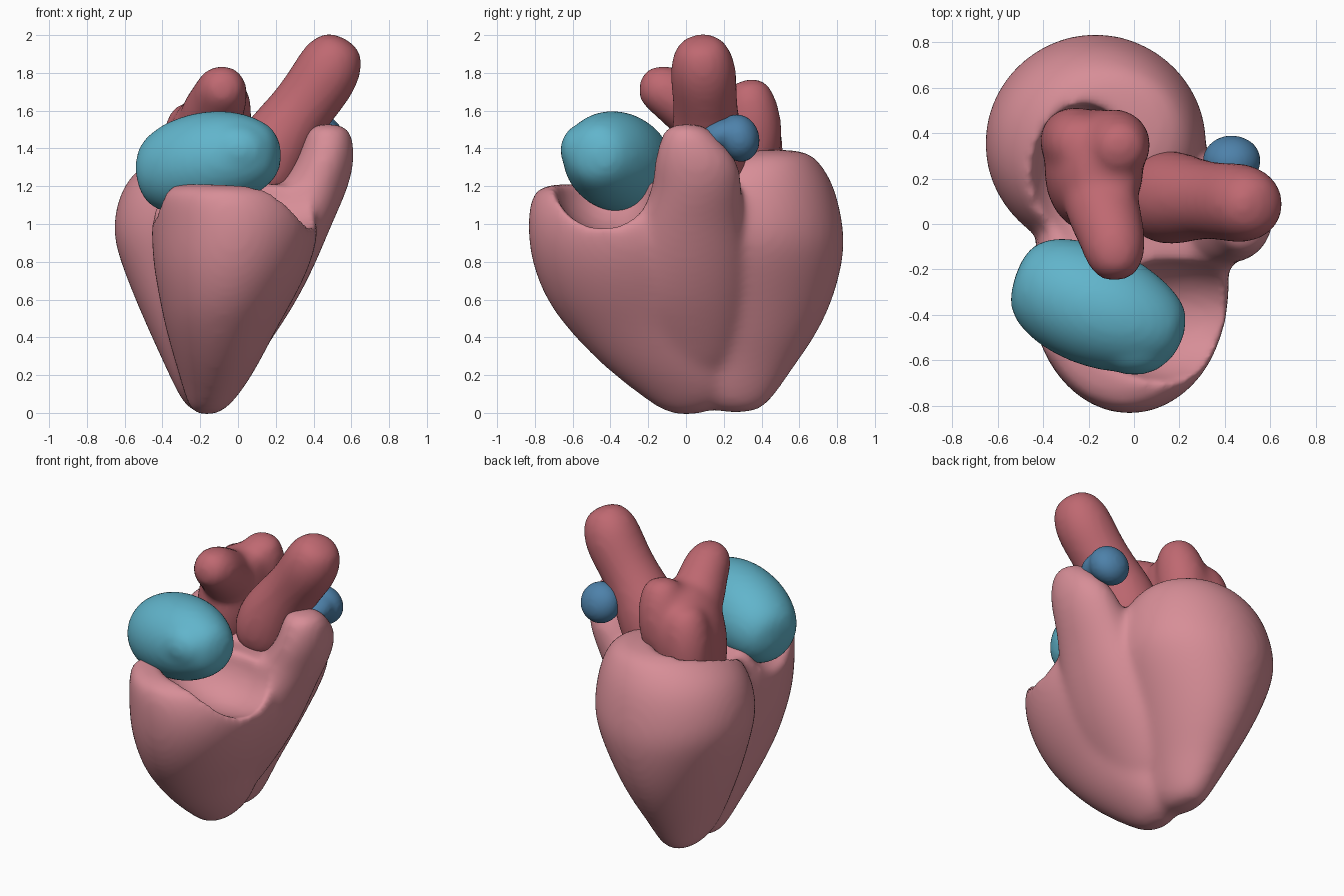
import bpy, bmesh, math
from mathutils import Vector, Euler

cube = bpy.data.objects.get("Cube")
if cube:
    bpy.data.objects.remove(cube)


def material(name, rgb):
    m = bpy.data.materials.new(name)
    m.use_nodes = True
    m.diffuse_color = (*rgb, 1)
    bsdf = m.node_tree.nodes["Principled BSDF"]
    bsdf.inputs["Base Color"].default_value = (*rgb, 1)
    bsdf.inputs["Roughness"].default_value = 0.6
    return m


PINK = material("muscle pink", (0.68, 0.27, 0.31))
RED = material("artery red", (0.52, 0.14, 0.165))
TEAL = material("chamber teal", (0.12, 0.46, 0.60))
BLUE = material("vein blue", (0.075, 0.22, 0.40))
SIDES = 20


def skin(bm, rings):
    """Close a stack of vertex rings into a solid."""
    for a, b in zip(rings, rings[1:]):
        for i in range(SIDES):
            j = (i + 1) % SIDES
            bm.faces.new((a[i], a[j], b[j], b[i]))
    bm.faces.new(rings[0][::-1])
    bm.faces.new(rings[-1])


def lobe(bm, sections):
    """Horizontal ellipses: centre x, y, z and radii."""
    angles = [math.tau * i / SIDES for i in range(SIDES)]
    skin(bm, [[bm.verts.new((x + rx * math.cos(t), y + ry * math.sin(t), z)) for t in angles]
              for x, y, z, rx, ry in sections])


def tube(bm, stations):
    """Round sections across a path: x, y, z and radius."""
    pts = [Vector(s[:3]) for s in stations]
    rings = []
    for k, p in enumerate(pts):
        way = (pts[min(k + 1, len(pts) - 1)] - pts[max(k - 1, 0)]).normalized()
        u = way.cross(Vector((0.3, 1, 0.1))).normalized()
        v = way.cross(u)
        rings.append([bm.verts.new(p + stations[k][3] * (u * math.cos(a) + v * math.sin(a)))
                      for a in (math.tau * i / SIDES for i in range(SIDES))])
    skin(bm, rings)


def ellipsoid(bm, centre, radii, turn=(0, 0, 0)):
    made = bmesh.ops.create_icosphere(bm, subdivisions=3, radius=1)
    spin = Euler(turn).to_matrix()
    for v in made["verts"]:
        v.co = Vector(centre) + spin @ Vector([c * r for c, r in zip(v.co, radii)])


def to_object(name, bm):
    bmesh.ops.recalc_face_normals(bm, faces=bm.faces)
    mesh = bpy.data.meshes.new(name)
    bm.to_mesh(mesh)
    bm.free()
    obj = bpy.data.objects.new(name, mesh)
    bpy.context.collection.objects.link(obj)
    return obj


def sculpt(name, bm, mat, cutters=(), voxel=0.02, smooth=8):
    """Fuse the solids, carve the hollows and soften the result."""
    obj = to_object(name, bm)
    obj.modifiers.new("round", "SUBSURF").levels = 2
    obj.modifiers.new("fuse", "REMESH").voxel_size = voxel
    helpers = []
    for args in cutters:
        cb = bmesh.new()
        ellipsoid(cb, *args)
        helper = to_object("hollow cutter", cb)
        helper.hide_render = True
        cut = obj.modifiers.new("carve", "BOOLEAN")
        cut.operation, cut.object = "DIFFERENCE", helper
        helpers.append(helper)
    obj.modifiers.new("even", "REMESH").voxel_size = voxel
    soft = obj.modifiers.new("soften", "SMOOTH")
    soft.factor, soft.iterations = 0.5, smooth
    graph = bpy.context.evaluated_depsgraph_get()
    mesh = bpy.data.meshes.new_from_object(obj.evaluated_get(graph))
    obj.modifiers.clear()
    obj.data = mesh
    for helper in helpers:
        bpy.data.objects.remove(helper)
    mesh.materials.clear()
    mesh.materials.append(mat)
    for p in mesh.polygons:
        p.use_smooth = True
        p.material_index = 0
    return obj


# Ventricles: front lobe, its raised outlet and the larger back lobe
bm = bmesh.new()
lobe(bm, [(-.17, 0, -.015, .07, .09), (-.14, .02, .08, .14, .25), (-.11, -.1, .25, .22, .35),
          (-.09, -.2, .45, .3, .44), (-.06, -.25, .6, .36, .5), (-.03, -.28, .8, .43, .55),
          (-.01, -.28, 1, .455, .57), (-.04, -.3, 1.15, .42, .53), (-.07, -.3, 1.23, .35, .46)])
lobe(bm, [(-.1, 0, .15, .12, .2), (-.05, 0, .33, .19, .31), (.07, -.03, .57, .235, .37),
          (.18, -.01, .8, .24, .35), (.28, .02, 1, .22, .29), (.38, .06, 1.17, .2, .24),
          (.46, .06, 1.32, .16, .235), (.48, .02, 1.45, .135, .16), (.475, 0, 1.535, .1, .1)])
lobe(bm, [(-.17, .27, -.005, .08, .12), (-.17, .22, .1, .15, .26), (-.18, .25, .25, .21, .33),
          (-.18, .28, .4, .28, .41), (-.18, .32, .6, .37, .47), (-.17, .355, .85, .48, .495),
          (-.17, .355, 1, .505, .485), (-.16, .355, 1.2, .465, .44), (-.13, .38, 1.32, .38, .34),
          (-.09, .44, 1.4, .23, .2)])
sculpt("ventricles", bm, PINK, [((.19, -.435, 1.24), (.43, .27, .3), (.35, 0, 0)),
                                ((-.5, -.33, 1.27), (.21, .28, .26)),
                                ((-.22, .18, 1.36), (.24, .35, .27))], smooth=18)

# Rear artery: broad two-headed trunk with an arm arching forward
bm = bmesh.new()
lobe(bm, [(-.22, .2, 1.05, .14, .2), (-.2, .22, 1.2, .19, .26), (-.18, .24, 1.38, .225, .28),
          (-.16, .24, 1.54, .205, .26), (-.13, .22, 1.65, .16, .22), (-.11, .22, 1.71, .1, .15)])
tube(bm, [(-.27, .34, 1.1, .13), (-.27, .37, 1.3, .155), (-.25, .36, 1.5, .155), (-.21, .33, 1.64, .11)])
tube(bm, [(-.12, .33, 1.25, .15), (-.09, .36, 1.5, .165), (-.06, .34, 1.66, .14), (-.05, .32, 1.77, .09)])
tube(bm, [(-.17, .24, 1.46, .15), (-.15, .1, 1.56, .175), (-.1, -.04, 1.66, .15),
          (-.08, -.14, 1.725, .14), (-.07, -.25, 1.75, .08)])
sculpt("rear_artery", bm, RED, smooth=14)

# Leaning artery
bm = bmesh.new()
tube(bm, [(.09, .12, 1.14, .14), (.12, .12, 1.24, .21), (.18, .115, 1.4, .21),
          (.32, .105, 1.59, .165), (.45, .095, 1.76, .18), (.51, .085, 1.88, .17), (.57, .075, 1.985, .1)])
sculpt("leaning_artery", bm, RED)

# Front atrium, resting in the hollow of the front lobe
bm = bmesh.new()
tube(bm, [(-.52, -.22, 1.25, .12), (-.43, -.25, 1.26, .22), (-.27, -.325, 1.31, .268),
          (-.08, -.4, 1.35, .268), (.08, -.46, 1.37, .215), (.22, -.51, 1.37, .12)])
ellipsoid(bm, (-.02, -.53, 1.39), (.19, .135, .15), (0, 0, -.2))
ellipsoid(bm, (-.3, -.25, 1.27), (.22, .15, .19), (0, 0, -.3))
sculpt("front_atrium", bm, TEAL)

# Small vein cap behind the raised outlet
bm = bmesh.new()
ellipsoid(bm, (.43, .28, 1.455), (.13, .11, .13), (.3, 0, 0))
ellipsoid(bm, (.43, .2, 1.475), (.115, .14, .085), (.3, 0, 0))
sculpt("vein_cap", bm, BLUE, voxel=0.012)
